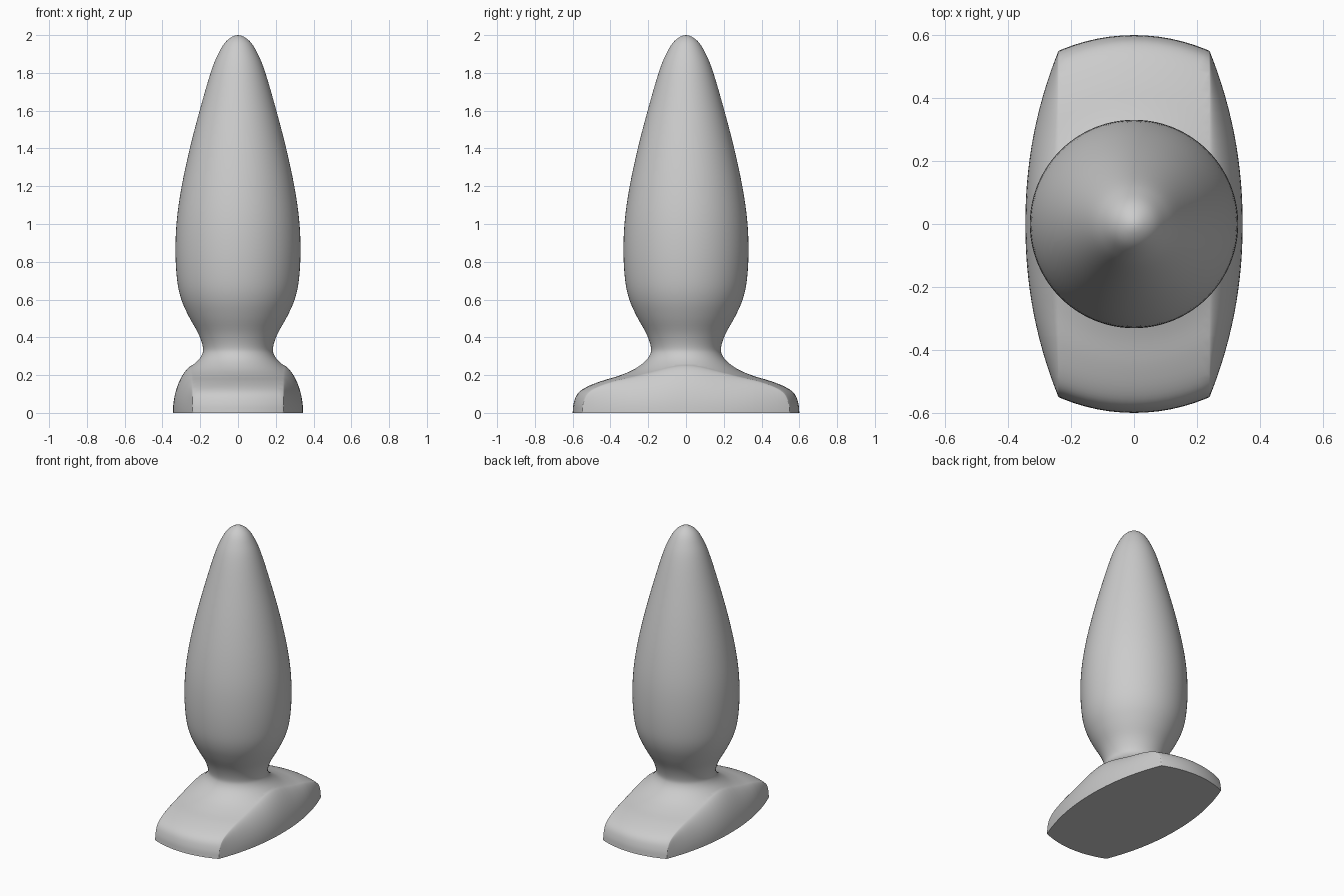
import bpy, bmesh, math
from mathutils import Vector

cube = bpy.data.objects.get("Cube")
if cube:
    bpy.data.objects.remove(cube, do_unlink=True)

CUT = 0.24       # half width where the flared foot is sliced
BULGE = 0.105    # how far the rounded cheeks swell beyond the slice
NECK_Z = 0.33

# Half profile (radius, height) from foot to tip
PROFILE = [(0.6, 0), (0.595, 0.05), (0.575, 0.1), (0.53, 0.135), (0.45, 0.168),
           (0.36, 0.195), (0.28, 0.228), (0.22, 0.27), (0.19, 0.31), (0.186, 0.35),
           (0.21, 0.42), (0.26, 0.51), (0.3, 0.6), (0.322, 0.7), (0.331, 0.85),
           (0.324, 1.02), (0.298, 1.2), (0.255, 1.4), (0.203, 1.6), (0.145, 1.8),
           (0.105, 1.9), (0.06, 1.97), (0, 2)]


def smooth_path(points, steps=4):
    """Catmull-Rom curve through the profile points."""
    p = [Vector((r, 0, z)) for r, z in points]
    tip_mirror = Vector((-p[-2].x, 0, p[-2].z))
    p = [p[0] * 2 - p[1]] + p + [tip_mirror]
    path = []
    for a, b, c, d in zip(p, p[1:], p[2:], p[3:]):
        for i in range(steps):
            t = i / steps
            path.append(0.5 * (2 * b + (c - a) * t + (2 * a - 5 * b + 4 * c - d) * t**2
                               + (3 * b - a - 3 * c + d) * t**3))
    return path + [p[-2]]


# Turned body
bm = bmesh.new()
verts = [bm.verts.new(co) for co in smooth_path(PROFILE)]
edges = [bm.edges.new(pair) for pair in zip(verts, verts[1:])]
bmesh.ops.spin(bm, geom=verts + edges, axis=(0, 0, 1), cent=(0, 0, 0),
               angle=math.tau, steps=96, use_merge=False)
bmesh.ops.remove_doubles(bm, verts=bm.verts[:], dist=0.0005)

for side in (-1, 1):
    # Slice the foot lengthwise, leaving the bulb untouched
    foot = [f for f in bm.faces if f.calc_center_median().z < NECK_Z]
    geom = list({v for f in foot for v in f.verts}) + list({e for f in foot for e in f.edges}) + foot
    bmesh.ops.bisect_plane(bm, geom=geom, dist=0.00001,
                           plane_co=(side * CUT, 0, 0), plane_no=(side, 0, 0))
    waste = [f for f in bm.faces if f.calc_center_median().z < NECK_Z
             and f.calc_center_median().x * side > CUT + 0.00001]
    bmesh.ops.delete(bm, geom=waste, context='FACES')

    # Rounded cheek growing from the sliced edge down to the floor
    rim = sorted((v for v in bm.verts if v.is_boundary
                  and abs(v.co.x - side * CUT) < 0.0001), key=lambda v: v.co.y)
    half = max(v.co.y for v in rim)
    columns = []
    for v in rim:
        swell = BULGE * max(0, 1 - (abs(v.co.y) / half) ** 2.1)
        column = [v]
        for k in range(1, 15):
            t = math.cos(k / 14 * math.pi / 2)
            x = CUT + swell * (1 - t * t) ** 0.7
            column.append(bm.verts.new((side * x, v.co.y, v.co.z * t)))
        columns.append(column)
    for a, b in zip(columns, columns[1:]):
        for k in range(14):
            bm.faces.new((a[k], b[k], b[k + 1], a[k + 1]))
    bmesh.ops.remove_doubles(bm, verts=bm.verts[:], dist=0.0003)

# Flat underside
bmesh.ops.holes_fill(bm, edges=[e for e in bm.edges if e.is_boundary], sides=0)
bmesh.ops.recalc_face_normals(bm, faces=bm.faces[:])

mesh = bpy.data.meshes.new("flared_body")
bm.to_mesh(mesh)
bm.free()
body = bpy.data.objects.new("flared_body", mesh)
bpy.context.collection.objects.link(body)

grey = bpy.data.materials.new("plain_grey")
grey.use_nodes = True
colour = (0.6, 0.6, 0.6, 1)
grey.diffuse_color = colour
grey.node_tree.nodes["Principled BSDF"].inputs["Base Color"].default_value = colour
mesh.materials.append(grey)

bpy.context.view_layer.objects.active = body
body.select_set(True)
bpy.ops.object.shade_smooth_by_angle(angle=math.radians(28))
